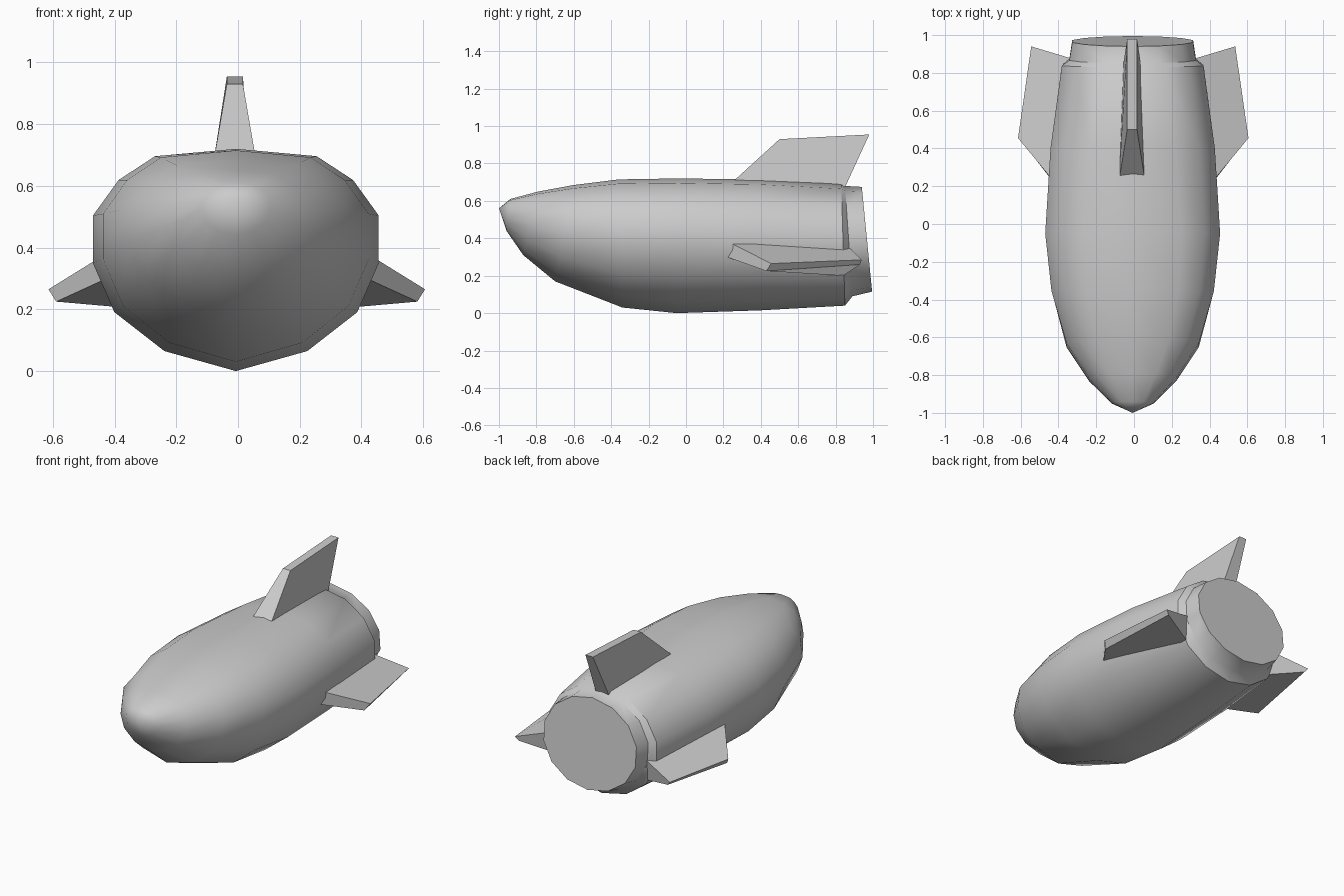
import bpy, bmesh, math

if "Cube" in bpy.data.objects:
    bpy.data.objects.remove(bpy.data.objects["Cube"])

CX = -0.007  # hull centreline


def finish(name, bm, smooth=None):
    bmesh.ops.recalc_face_normals(bm, faces=bm.faces)
    me = bpy.data.meshes.new(name)
    bm.to_mesh(me)
    bm.free()
    ob = bpy.data.objects.new(name, me)
    bpy.context.collection.objects.link(ob)
    if smooth:
        bpy.ops.object.select_all(action='DESELECT')
        ob.select_set(True)
        bpy.context.view_layer.objects.active = ob
        bpy.ops.object.shade_smooth_by_angle(angle=math.radians(smooth))
    return ob


# Half cross-section of the hull, bottom to top: (x / half width, z / height)
HALF = [(0, 0), (.5, .09), (.85, .265), (1, .485), (1, .70), (.82, .86), (.565, .967), (0, 1)]
ROUND = [(math.sin(math.pi * i / 7) / .975, (1 - math.cos(math.pi * i / 7)) / 2) for i in range(8)]


def ring(bm, y_top, z_top, y_bot, z_bot, half, roundness):
    pts = [(a[0] + (b[0] - a[0]) * roundness, a[1] + (b[1] - a[1]) * roundness)
           for a, b in zip(HALF, ROUND)]
    pts += [(-x, z) for x, z in pts[-2:0:-1]]
    return [bm.verts.new((CX + x * half, y_bot + (y_top - y_bot) * t, z_bot + (z_top - z_bot) * t))
            for x, t in pts]


# Hull rings, nose to tail: y top, z top, y bottom, z bottom, half width, roundness
RINGS = [(-.94, .61, -.96, .44, .11, .3), (-.79, .65, -.87, .31, .23, .2),
         (-.60, .685, -.70, .17, .35, .1), (-.36, .715, -.34, .03, .43, 0),
         (-.05, .72, -.05, 0, .463, 0), (.40, .715, .40, .015, .435, .35),
         (.83, .695, .85, .04, .375, .8), (.85, .68, .89, .09, .335, 1),
         (.94, .675, .995, .115, .32, 1)]

bm = bmesh.new()
rings = [ring(bm, *r) for r in RINGS]
n = len(rings[0])
tip = bm.verts.new((CX, -1.0, .56))
for i in range(n):
    j = (i + 1) % n
    bm.faces.new((tip, rings[0][i], rings[0][j]))
    for a, b in zip(rings, rings[1:]):
        bm.faces.new((a[i], a[j], b[j], b[i]))
bm.faces.new(rings[-1])
finish("hull", bm, 40)


def fin(name, side_a, side_b):
    # Two matching quads joined around the rim
    bm = bmesh.new()
    a = [bm.verts.new(p) for p in side_a]
    b = [bm.verts.new(p) for p in side_b]
    bm.faces.new(a)
    bm.faces.new(b[::-1])
    for i in range(4):
        j = (i + 1) % 4
        bm.faces.new((a[i], b[i], b[j], a[j]))
    finish(name, bm)


# Top fin: half thickness, y, z
prof = [(.070, .22, .675), (.026, .50, .93), (.026, .98, .955), (.048, .835, .64)]
fin("top_fin", [(CX - .003 - h, y, z) for h, y, z in prof], [(CX - .003 + h, y, z) for h, y, z in prof])

# Side fins, upper and lower faces, mirrored
upper = [(.40, .20, .395), (.61, .455, .265), (.54, .94, .285), (.28, .862, .36)]
lower = [(.395, .185, .312), (.585, .43, .225), (.52, .93, .26), (.30, .84, .20)]
for name, s in (("right_fin", 1), ("left_fin", -1)):
    fin(name, [(s * x - .004, y, z) for x, y, z in upper], [(s * x - .004, y, z) for x, y, z in lower])
